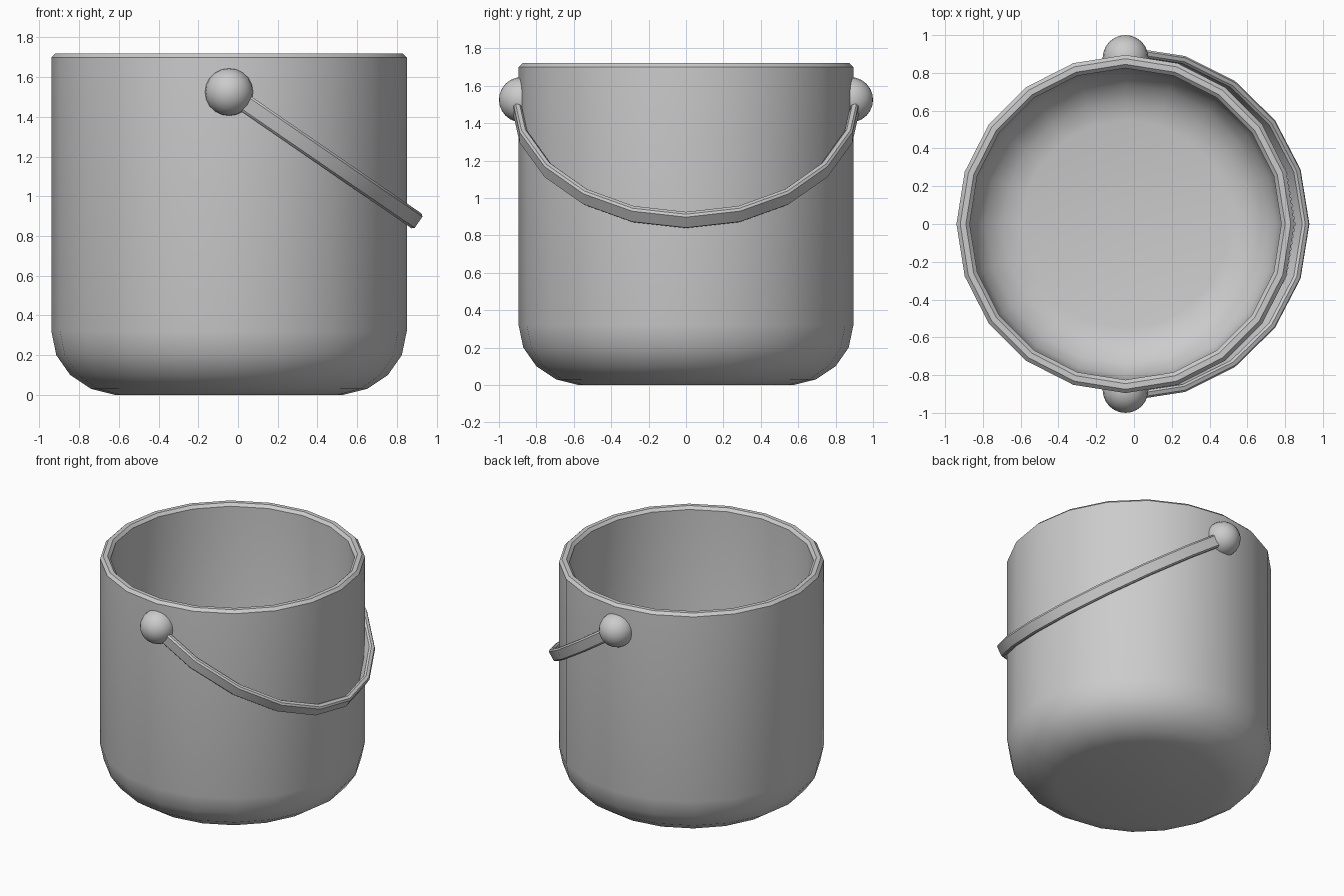
import bpy, bmesh
from math import sin, cos, pi, radians
from mathutils import Matrix, Vector

cube = bpy.data.objects.get("Cube")
if cube:
    bpy.data.objects.remove(cube)

CX, PIVOT_Z = -0.045, 1.525
SIDES = 20

grey = bpy.data.materials.new("plain_grey")
grey.use_nodes = True
colour = (0.6, 0.6, 0.6, 1)
grey.diffuse_color = colour
grey.node_tree.nodes["Principled BSDF"].inputs["Base Color"].default_value = colour


def finish(bm, name, angle=35, location=(CX, 0, 0)):
    bmesh.ops.recalc_face_normals(bm, faces=bm.faces)
    mesh = bpy.data.meshes.new(name)
    bm.to_mesh(mesh)
    bm.free()
    mesh.materials.append(grey)
    obj = bpy.data.objects.new(name, mesh)
    obj.location = location
    bpy.context.collection.objects.link(obj)
    bpy.ops.object.select_all(action='DESELECT')
    obj.select_set(True)
    bpy.context.view_layer.objects.active = obj
    bpy.ops.object.shade_smooth_by_angle(angle=radians(angle))
    return obj


def loft(bm, rings, closed):
    """Join successive rings of vertices with quads."""
    for a, b in zip(rings, rings[1:]):
        n = len(a)
        for i in range(n):
            j = (i + 1) % n
            bm.faces.new((a[i], a[j], b[j], b[i]))
    if closed:
        bm.faces.new(rings[0])
        bm.faces.new(rings[-1])


# Bucket: one lathed wall with rounded base, bevelled rim and hollow inside
profile = [(0.575, 0), (0.695, 0.03), (0.80, 0.10), (0.87, 0.20), (0.895, 0.32),
           (0.895, 1.70), (0.875, 1.72), (0.845, 1.72), (0.825, 1.70),
           (0.825, 0.33), (0.80, 0.23), (0.74, 0.15), (0.65, 0.09), (0.55, 0.07)]
bm = bmesh.new()
rings = []
for r, z in profile:
    rings.append([bm.verts.new((r * cos(2 * pi * i / SIDES), r * sin(2 * pi * i / SIDES), z))
                  for i in range(SIDES)])
loft(bm, rings, closed=True)
finish(bm, "bucket_body")

# Handle: half an elliptical band, hanging down towards +x
tilt = radians(34.5)
out = Vector((cos(tilt), 0, -sin(tilt)))
across = Vector((sin(tilt), 0, cos(tilt)))
side = Vector((0, 1, 0))
bm = bmesh.new()
rings = []
for i in range(11):
    t = -pi / 2 + i * pi / 10
    ring = []
    for reach, half_width, w in ((1.112, 0.893, -1), (1.158, 0.935, -1),
                                 (1.158, 0.935, 1), (1.112, 0.893, 1)):
        ring.append(bm.verts.new(out * reach * cos(t) + side * half_width * sin(t)
                                 + across * 0.045 * w))
    rings.append(ring)
loft(bm, rings, closed=True)
handle = finish(bm, "handle", location=(CX, 0, PIVOT_Z))
bevel = handle.modifiers.new("soft_edges", 'BEVEL')
bevel.width = 0.011
bevel.segments = 1
bevel.limit_method = 'ANGLE'
bevel.angle_limit = radians(40)

# Round knobs holding the handle, trimmed inside the wall
for name, s in (("front_knob", -1), ("back_knob", 1)):
    bm = bmesh.new()
    bmesh.ops.create_uvsphere(bm, u_segments=SIDES, v_segments=12, radius=0.121,
                              matrix=Matrix.Rotation(pi / 2, 4, 'X'))
    cut = bmesh.ops.bisect_plane(bm, geom=bm.verts[:] + bm.edges[:] + bm.faces[:],
                                 plane_co=(0, -0.04 * s, 0), plane_no=(0, -s, 0),
                                 clear_outer=True)
    rim = [e for e in cut["geom_cut"] if isinstance(e, bmesh.types.BMEdge)]
    bmesh.ops.contextual_create(bm, geom=rim)
    finish(bm, name, location=(CX, 0.879 * s, PIVOT_Z))
